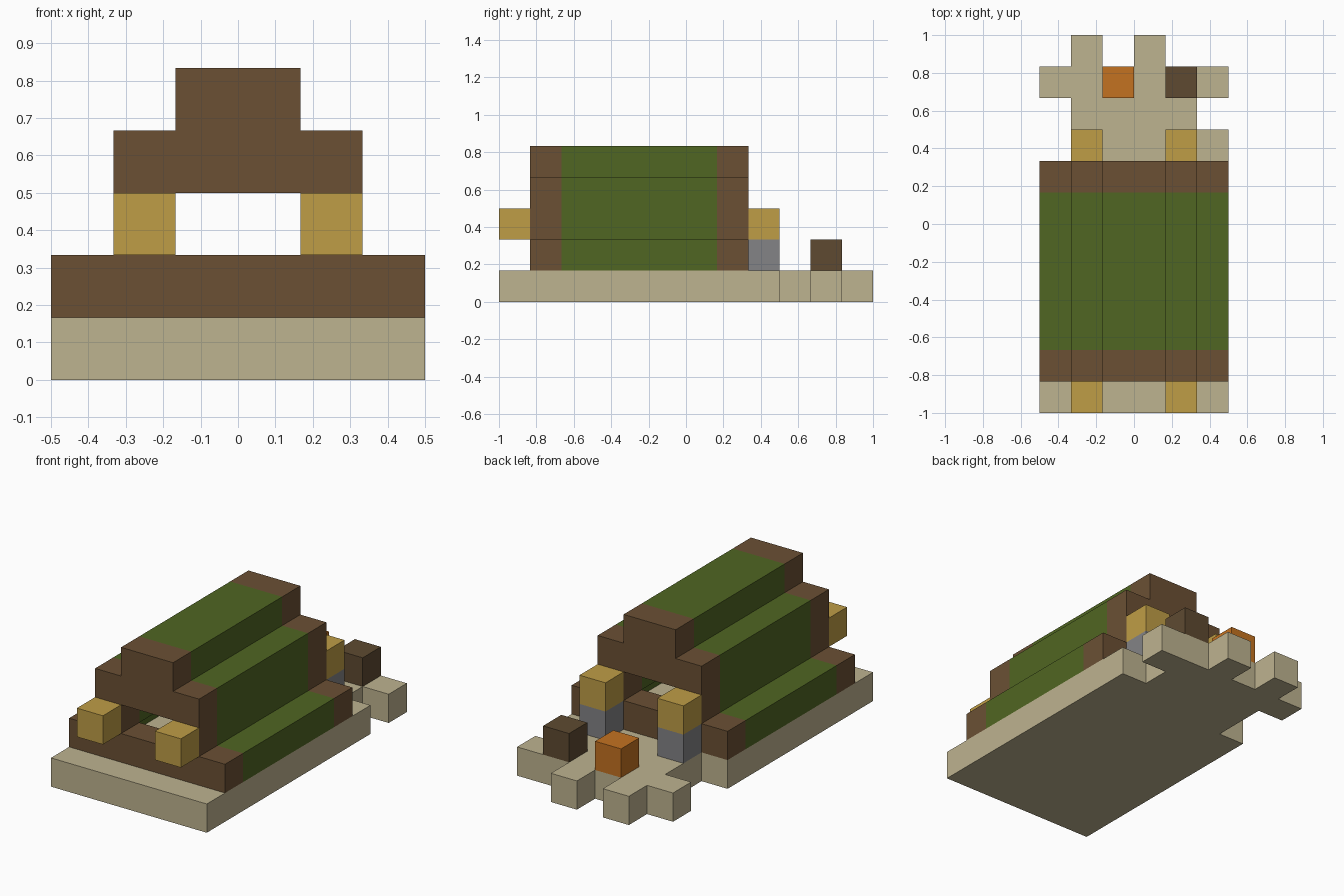
import bpy, bmesh, math
from mathutils import Vector

U = 1 / 6  # edge length of one block

cube = bpy.data.objects.get("Cube")
if cube:
    bpy.data.objects.remove(cube, do_unlink=True)


def material(name, rgb):
    """Flat material from an sRGB byte colour."""
    lin = [((c / 255 + 0.055) / 1.055) ** 2.4 for c in rgb] + [1]
    m = bpy.data.materials.new(name)
    m.use_nodes = True
    m.diffuse_color = lin
    bsdf = m.node_tree.nodes["Principled BSDF"]
    bsdf.inputs["Base Color"].default_value = lin
    bsdf.inputs["Roughness"].default_value = 0.9
    return m


sand = material("sand", (190, 179, 144))
brown = material("brown wood", (107, 80, 52))
dark_brown = material("dark brown wood", (94, 74, 49))
green = material("moss green", (80, 102, 34))
yellow = material("straw yellow", (191, 157, 70))
grey = material("stone grey", (131, 131, 134))
orange = material("flame orange", (196, 114, 33))


def blocks(name, boxes, mats, rule=lambda cell: 0):
    """Outer skin of unit blocks filling boxes given as (x0, x1, y0, y1, z0, z1)."""
    cells = {(x, y, z) for x0, x1, y0, y1, z0, z1 in boxes
             for x in range(x0, x1) for y in range(y0, y1) for z in range(z0, z1)}
    bm = bmesh.new()
    for cell in sorted(cells):
        centre = Vector(cell) + Vector((0.5, 0.5, 0.5))
        for axis in range(3):
            for sign in (-1, 1):
                n = Vector((0, 0, 0))
                n[axis] = sign
                if tuple(int(c + d) for c, d in zip(cell, n)) in cells:
                    continue
                a = Vector((0, 0, 0))
                a[(axis + 1) % 3] = 0.5
                b = n.cross(a)
                mid = centre + n / 2
                corners = (mid - a - b, mid + a - b, mid + a + b, mid - a + b)
                f = bm.faces.new([bm.verts.new(p * U) for p in corners])
                f.material_index = rule(cell)
    bmesh.ops.remove_doubles(bm, verts=bm.verts, dist=1e-4)
    bmesh.ops.dissolve_limit(bm, angle_limit=math.radians(1), verts=bm.verts,
                             edges=bm.edges, delimit={'MATERIAL'})
    me = bpy.data.meshes.new(name)
    bm.to_mesh(me)
    bm.free()
    for m in mats:
        me.materials.append(m)
    ob = bpy.data.objects.new(name, me)
    bpy.context.collection.objects.link(ob)
    return ob


# Sandy ground slab with a ragged back edge
blocks("ground", [(-3, 3, -6, 2, 0, 1), (-2, 3, 2, 3, 0, 1), (-2, 2, 3, 4, 0, 1),
                  (-3, 3, 4, 5, 0, 1), (-2, -1, 5, 6, 0, 1), (0, 1, 5, 6, 0, 1)], [sand])

# Stepped hut: roof ridge, side walls, and end walls open in the middle
FRONT, BACK = -5, 2
hut = [(-1, 1, FRONT, BACK, 4, 5)]
for s in (0, 1):
    hut.append((2 - 5 * s, 3 - 5 * s, FRONT, BACK, 1, 2))
    hut.append((1 - 3 * s, 2 - 3 * s, FRONT, BACK, 2, 4))
for y in (FRONT, BACK - 1):
    hut += [(-3, 3, y, y + 1, 1, 2), (-2, 2, y, y + 1, 3, 4)]
blocks("hut", hut, [brown, green], lambda c: int(FRONT < c[1] < BACK - 1))

# Lanterns at both ends, the back pair on stone posts
for side, x in (("left", 1), ("right", -2)):
    blocks("front_lantern_" + side, [(x, x + 1, -6, -5, 2, 3)], [yellow])
    blocks("back_lantern_" + side, [(x, x + 1, 2, 3, 2, 3)], [yellow])
    blocks("back_post_" + side, [(x, x + 1, 2, 3, 1, 2)], [grey])

# Campfire and log seat behind the hut
blocks("campfire", [(-1, 0, 4, 5, 1, 2)], [orange])
blocks("log_seat", [(1, 2, 4, 5, 1, 2)], [dark_brown])
